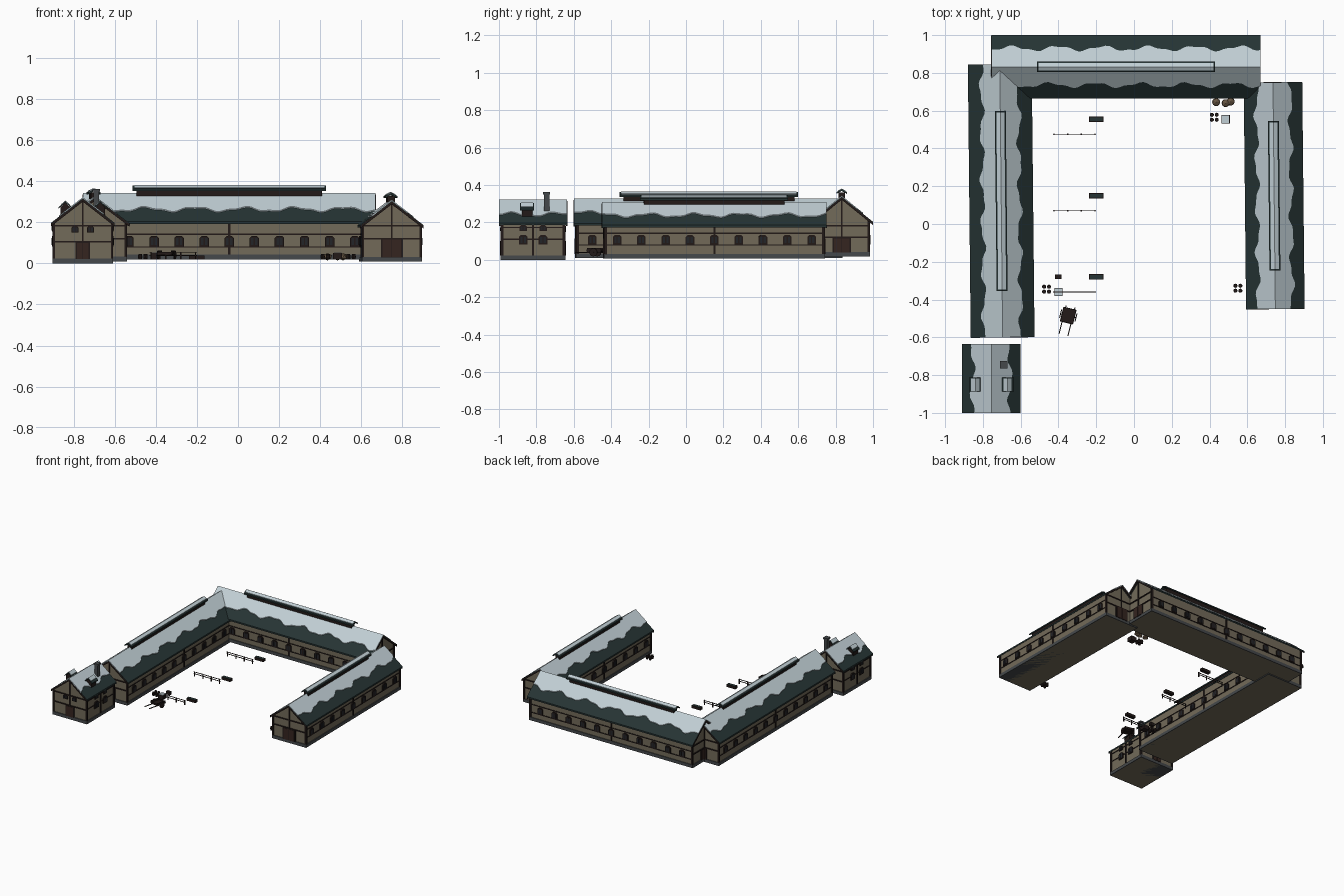
import bpy, bmesh, math
from mathutils import Matrix, Vector

if "Cube" in bpy.data.objects:
    bpy.data.objects.remove(bpy.data.objects["Cube"])

def mat(name, r, g, b):
    m = bpy.data.materials.new(name)
    m.diffuse_color = (r, g, b, 1)
    m.use_nodes = True
    m.node_tree.nodes["Principled BSDF"].inputs["Base Color"].default_value = m.diffuse_color
    return m

SNOW = mat("snow", 0.53, 0.62, 0.66)
SLATE = mat("dark_green_slate", 0.019, 0.034, 0.034)
PLASTER = mat("plaster", 0.17, 0.145, 0.10)
TIMBER = mat("dark_timber", 0.016, 0.010, 0.009)
STONE = mat("foundation_stone", 0.06, 0.066, 0.07)
GLASS = mat("window_glass", 0.016, 0.018, 0.022)
DOOR = mat("door_wood", 0.035, 0.018, 0.014)
STRAW = mat("sack_cloth", 0.13, 0.09, 0.055)

def T(x, y, z=0):
    return Matrix.Translation((x, y, z))

def R(deg, axis='Z'):
    return Matrix.Rotation(math.radians(deg), 4, axis)

def finish(bm, name, material):
    bmesh.ops.recalc_face_normals(bm, faces=bm.faces)
    me = bpy.data.meshes.new(name)
    bm.to_mesh(me)
    bm.free()
    me.materials.append(material)
    bpy.context.collection.objects.link(bpy.data.objects.new(name, me))

def prism(bm, M, pts, a0, a1):
    """Extrude a (p, z) outline along the local first axis from a0 to a1."""
    A = [bm.verts.new(M @ Vector((a0, p, z))) for p, z in pts]
    B = [bm.verts.new(M @ Vector((a1, p, z))) for p, z in pts]
    n = len(pts)
    bm.faces.new(A[::-1])
    bm.faces.new(B)
    for i in range(n):
        bm.faces.new((A[i], A[(i + 1) % n], B[(i + 1) % n], B[i]))

def box(bm, M, a0, a1, p0, p1, z0, z1):
    prism(bm, M, [(p0, z0), (p1, z0), (p1, z1), (p0, z1)], a0, a1)

def chevron(bm, M, hw, zr, ze, t, a0, a1):
    prism(bm, M, [(-hw, ze), (0, zr), (hw, ze), (hw, ze - t), (0, zr - t), (-hw, ze - t)], a0, a1)

def cyl(bm, M, r, h, n=10, r2=None):
    bmesh.ops.create_cone(bm, cap_ends=True, segments=n, radius1=r, radius2=r2 or r,
                          depth=h, matrix=M)

def snow_sheet(bm, M, L, hw, zr, ze, frac, phase):
    """Wavy-edged snow on both slopes, with a small skirt."""
    n, t = max(16, int(L * 50)), 0.005
    k = (zr - ze) / hw
    for s in (-1, 1):
        rows = []
        for i in range(n + 1):
            u = -L / 2 + L * i / n
            w = hw * frac + 0.012 * math.sin(u * 26 + phase + s) + 0.005 * math.sin(u * 61 + s)
            rows.append([bm.verts.new(M @ Vector(c)) for c in
                         ((u, 0, zr + t), (u, s * w, zr - k * w + t), (u, s * w, zr - k * w - 0.002),
                          (u, 0, zr - 0.002))])
        for q, r in zip(rows, rows[1:]):
            for j in range(4):
                bm.faces.new((q[j], q[(j + 1) % 4], r[(j + 1) % 4], r[j]))
        bm.faces.new(rows[0])
        bm.faces.new(rows[-1][::-1])

def window(frames, panes, F, d, p, z0, w, h):
    # frame with clipped top corners and two panes
    c = w * 0.22
    prism(frames, F, [(p - w/2, z0), (p + w/2, z0), (p + w/2, z0 + h - c), (p + w/2 - c, z0 + h),
                      (p - w/2 + c, z0 + h), (p - w/2, z0 + h - c)], d - 0.004, d + 0.008)
    for s in (-1, 1):
        box(panes, F, d, d + 0.0095, p + s * w * 0.2 - w * 0.13, p + s * w * 0.2 + w * 0.13,
            z0 + h * 0.15, z0 + h * 0.8)

def building(name, M, L, hw, wall, z0, zr, ze, count, pitch, door_w, frac=0.58, gate=False):
    bms = {k: bmesh.new() for k in ("walls", "foundation", "roof", "roof_snow", "timbers",
                                     "window_frames", "window_panes", "doors")}
    tim = bms["timbers"]
    k, t = (zr - ze) / hw, 0.012
    half = L / 2 - 0.015
    ztop = zr - t * 0.6 - k * wall
    # pentagon body, stone footing, roof and snow
    prism(bms["walls"], M, [(-wall, z0), (wall, z0), (wall, ztop), (0, zr - t * 0.6), (-wall, ztop)],
          -half, half)
    box(bms["foundation"], M, -half - 0.006, half + 0.006, -wall - 0.006, wall + 0.006, z0, z0 + 0.024)
    chevron(bms["roof"], M, hw, zr, ze, t, -L / 2, L / 2)
    snow_sheet(bms["roof_snow"], M, L, hw, zr, ze, frac, L * 7)
    # long sides: posts, rails, windows
    rails = (0.11, 0.172) if gate else (0.08, 0.142)
    for q in (1, 3):
        F = M @ R(90 * q)
        for p in (-half + 0.005, 0, half - 0.005):
            box(tim, F, wall - 0.004, wall + 0.006, p - 0.005, p + 0.005, z0 + 0.02, ztop)
        for z in rails:
            box(tim, F, wall - 0.004, wall + 0.004, -half, half, z - 0.003, z + 0.003)
        for i in range(count):
            p = (i - (count - 1) / 2) * pitch
            window(bms["window_frames"], bms["window_panes"], F, wall, p, 0.083, 0.046, 0.05)
            if gate:
                window(bms["window_frames"], bms["window_panes"], F, wall, p, 0.155, 0.04, 0.03)
    # gable ends: beams, king post, barge boards, door
    for q in (0, 2):
        F = M @ R(90 * q)
        dz = 0.1 if gate else 0.115
        for z in (dz + 0.005, 0.183):
            box(tim, F, half - 0.004, half + 0.006, -wall, wall, z - 0.004, z + 0.004)
        box(tim, F, half - 0.004, half + 0.006, -0.004, 0.004, dz, zr - t)
        for s in (-1, 1):
            box(tim, F, half - 0.004, half + 0.006, s * wall - 0.006, s * wall + 0.006, z0 + 0.02, ztop)
            if gate:
                window(bms["window_frames"], bms["window_panes"], F, half, s * 0.038, 0.15, 0.035, 0.03)
        chevron(tim, F, hw - 0.001, zr - 0.003, ze - 0.003, 0.014, half + 0.008, L / 2 + 0.001)
        w = door_w / 2
        box(tim, F, half, half + 0.007, -w - 0.006, w + 0.006, z0 + 0.02, dz + 0.004)
        for s in (-1, 1):
            box(bms["doors"], F, half, half + 0.0095, s * w * 0.5 - w * 0.46, s * w * 0.5 + w * 0.46,
                z0 + 0.022, dz)
    # raised ridge vent
    if not gate:
        v, r, s = bmesh.new(), bmesh.new(), bmesh.new()
        m = L * 0.33
        box(v, M, -m + 0.02, m - 0.02, -0.018, 0.018, zr - 0.02, zr + 0.023)
        chevron(r, M, 0.029, zr + 0.04, zr + 0.024, 0.01, -m, m)
        chevron(s, M, 0.021, zr + 0.043, zr + 0.0315, 0.004, -m + 0.008, m - 0.008)
        finish(v, name + "_ridge_vent", TIMBER)
        finish(r, name + "_ridge_vent_roof", SLATE)
        finish(s, name + "_ridge_vent_snow", SNOW)
    colours = (PLASTER, STONE, SLATE, SNOW, TIMBER, TIMBER, GLASS, DOOR)
    for (part, bm), c in zip(bms.items(), colours):
        finish(bm, name + "_" + part, c)

# the three wings and the gatehouse
building("back_wing", T(-0.0425, 0.8325), 1.425, 0.1675, 0.145, 0.018, 0.338, 0.203, 11, 0.122, 0.085)
building("left_wing", T(-0.703, 0.1225) @ R(90.6), 1.445, 0.169, 0.15, 0.01, 0.322, 0.195, 11, 0.125, 0.09)
building("right_wing", T(0.742, 0.15) @ R(90.6), 1.2, 0.155, 0.14, 0.008, 0.304, 0.186, 9, 0.13, 0.095)
G = T(-0.755, -0.8175) @ R(90)
building("gatehouse", G, 0.365, 0.155, 0.142, 0.0, 0.317, 0.197, 2, 0.106, 0.06, 0.64, True)

# gatehouse dormers and chimney
body, roof, snow, ch = (bmesh.new() for _ in range(4))
for s in (-1, 1):
    D = T(-0.755 + s * 0.085, -0.85) @ R(90)
    box(body, D, -0.028, 0.028, -0.024, 0.024, 0.225, 0.276)
    prism(body, D, [(-0.024, 0.27), (0.024, 0.27), (0, 0.297)], -0.028, 0.028)
    chevron(roof, D, 0.034, 0.303, 0.272, 0.007, -0.037, 0.037)
    chevron(snow, D, 0.022, 0.306, 0.286, 0.004, -0.033, 0.033)
finish(body, "dormer_bodies", TIMBER)
finish(roof, "dormer_roofs", SLATE)
finish(snow, "dormer_snow", SNOW)
box(ch, T(-0.69, -0.745), -0.014, 0.014, -0.014, 0.014, 0.23, 0.352)
box(ch, T(-0.69, -0.745), -0.019, 0.019, -0.019, 0.019, 0.35, 0.362)
finish(ch, "chimney", STONE)

# yard: hitching rails and water troughs
GZ = 0.018
rail, trough, water = (bmesh.new() for _ in range(3))
for y in (0.475, 0.07, -0.36):
    P = T(-0.315, y, GZ)
    for z in (0.02, 0.034):
        box(rail, P, -0.115, 0.115, -0.002, 0.002, z - 0.002, z + 0.002)
    for i in range(4):
        box(rail, P, -0.108 + i * 0.072 - 0.003, -0.108 + i * 0.072 + 0.003, -0.003, 0.003, 0, 0.038)
for y in (0.555, 0.15, -0.28):
    P = T(-0.2, y, GZ)
    box(trough, P, -0.038, 0.038, -0.014, 0.014, 0, 0.02)
    box(water, P, -0.033, 0.033, -0.01, 0.01, 0.012, 0.021)
finish(rail, "hitching_rails", TIMBER)
finish(trough, "water_troughs", TIMBER)
finish(water, "trough_water", SLATE)

# barrels, crates and sacks
bar, crate, cap, sack = (bmesh.new() for _ in range(4))
for x, y in ((-0.463, -0.345), (0.425, 0.565), (0.55, -0.34)):
    for i in (-1, 1):
        for j in (-1, 1):
            B = T(x + i * 0.013, y + j * 0.013, GZ)
            cyl(bar, B @ T(0, 0, 0.007), 0.009, 0.014, 10, 0.011)
            cyl(bar, B @ T(0, 0, 0.021), 0.011, 0.014, 10, 0.009)
for x, y in ((-0.4, -0.36), (0.485, 0.555)):
    box(crate, T(x, y, GZ), -0.022, 0.022, -0.022, 0.022, 0, 0.032)
    box(cap, T(x, y, GZ), -0.018, 0.018, -0.019, 0.019, 0.03, 0.036)
box(crate, T(-0.4, -0.28, GZ), -0.017, 0.017, -0.012, 0.012, 0, 0.024)
for x, y in ((0.435, 0.645), (0.485, 0.64), (0.512, 0.648)):
    bmesh.ops.create_icosphere(sack, subdivisions=1, radius=0.024,
                               matrix=T(x, y, GZ + 0.014) @ Matrix.Diagonal((1, 1, 0.75, 1)))
finish(bar, "barrels", TIMBER)
finish(crate, "crates", TIMBER)
finish(cap, "crate_snow", SNOW)
finish(sack, "grain_sacks", STRAW)

# hand cart with two wheels and shafts
C = T(-0.348, -0.485, GZ) @ R(-14)
cart, wheels = bmesh.new(), bmesh.new()
box(cart, C, -0.034, 0.034, -0.038, 0.038, 0.022, 0.028)
for s in (-1, 1):
    box(cart, C, s * 0.034 - 0.002, s * 0.034 + 0.002, -0.038, 0.038, 0.026, 0.044)
    box(cart, C, s * 0.024 - 0.0025, s * 0.024 + 0.0025, -0.105, 0.05, 0.018, 0.023)
    box(cart, C, -0.034, 0.034, s * 0.038 - 0.002, s * 0.038 + 0.002, 0.026, 0.038)
    cyl(wheels, C @ T(s * 0.042, 0, 0.022) @ R(90, 'Y'), 0.022, 0.005, 12)
cyl(wheels, C @ T(0, 0, 0.022) @ R(90, 'Y'), 0.003, 0.09, 6)
finish(cart, "hand_cart", TIMBER)
finish(wheels, "cart_wheels", TIMBER)
